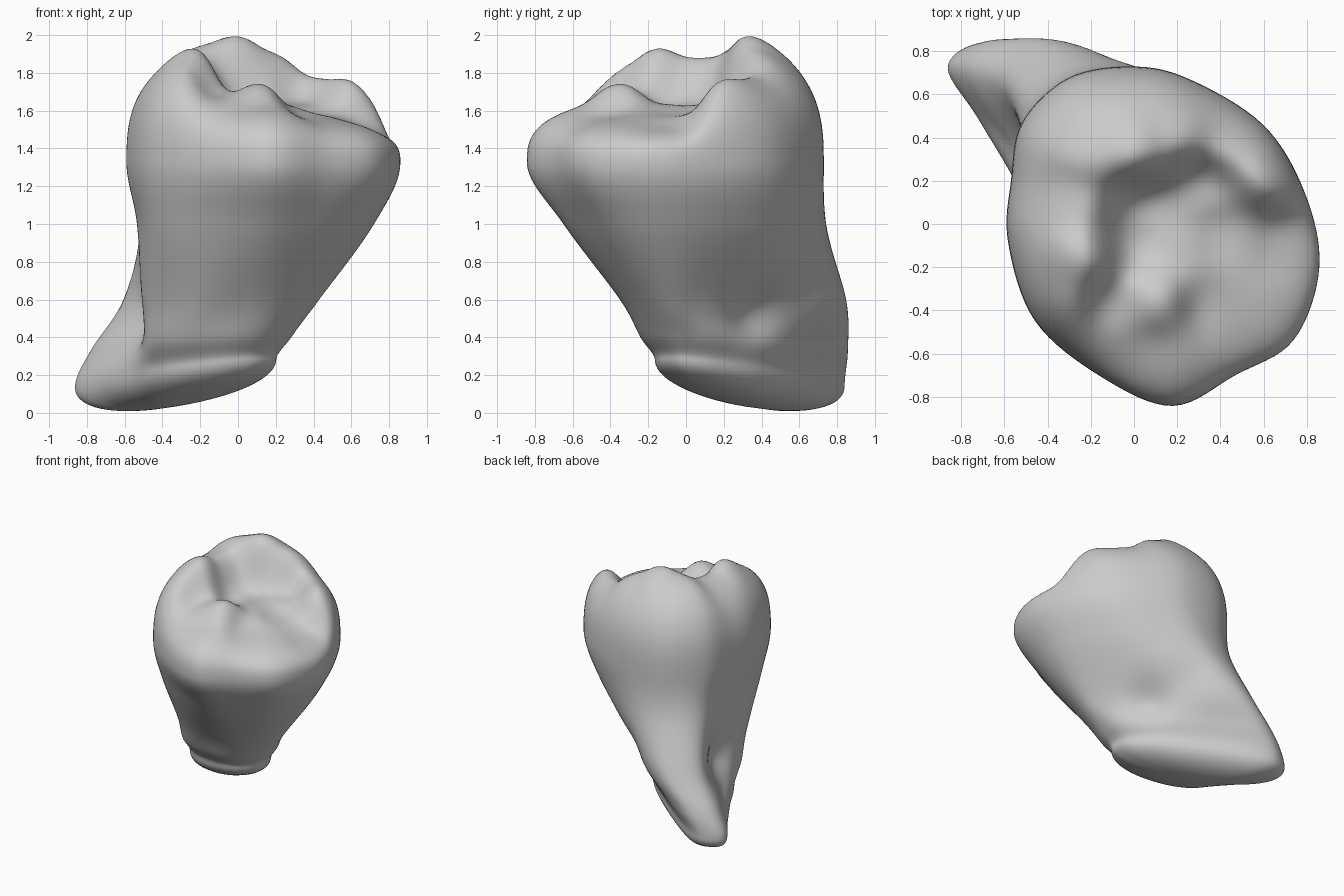
import bpy
import math
from mathutils import Vector

cube = bpy.data.objects.get("Cube")
if cube:
    bpy.data.objects.remove(cube, do_unlink=True)

SIDES = 112          # points around each ring
STEPS = 14           # rings between two sections
CAP_RINGS = 36       # rings on the chewing surface
UNDER_RINGS = 16     # rings on the underside
UNDER_DEPTH = .175
EQUATOR = 1.33       # widest height of the crown

# Horizontal outlines, counter-clockwise from the +x side
root_end = [(.2, 0), (.18, .16), (.03, .38), (-.26, .61), (-.58, .81), (-.75, .83), (-.865, .72),
            (-.73, .5), (-.58, .24), (-.47, .04), (-.31, -.09), (-.1, -.16), (.06, -.15), (.16, -.08)]
root_low = [(.28, -.02), (.26, .15), (.1, .4), (-.2, .65), (-.48, .835), (-.67, .84), (-.78, .7),
            (-.6, .38), (-.53, .13), (-.46, -.07), (-.29, -.19), (-.07, -.24), (.11, -.22), (.23, -.13)]
root_mid = [(.43, -.08), (.38, .1), (.22, .38), (0, .66), (-.25, .825), (-.45, .83), (-.61, .66),
            (-.49, .32), (-.52, .05), (-.43, -.18), (-.22, -.32), (.02, -.35), (.2, -.32), (.35, -.22)]
neck = [(.72, -.15), (.66, .14), (.47, .45), (.2, .65), (-.05, .74), (-.32, .7), (-.5, .53),
        (-.52, .22), (-.53, -.05), (-.43, -.38), (-.15, -.57), (.15, -.65), (.38, -.57), (.62, -.4)]
crown = [(.86, -.2), (.79, .15), (.6, .46), (.26, .67), (0, .73), (-.3, .68), (-.52, .47),
         (-.57, .2), (-.585, -.08), (-.46, -.45), (-.15, -.71), (.18, -.845), (.47, -.7), (.74, -.54)]

# Cusps, ridges and grooves of the chewing surface
relief = [(0, .34, 2.07), (.2, .42, 1.99), (-.22, .38, 2.01), (-.25, -.17, 2.03), (-.3, .08, 1.93),
          (-.33, -.32, 1.96), (.08, .08, 1.6), (.32, .17, 1.62), (.02, -.1, 1.59), (-.1, -.36, 1.68),
          (.12, -.36, 1.8), (.1, -.6, 1.66), (.22, -.12, 1.64), (.33, -.38, 1.57), (.4, -.06, 1.57),
          (.56, -.42, 1.58), (.7, -.1, 1.54), (.46, .38, 1.88), (.64, .27, 1.93)]


def spline(a, b, c, d, t):
    return .5 * (2 * b + (c - a) * t + (2 * a - 5 * b + 4 * c - d) * t * t
                 + (3 * b - a - 3 * c + d) * t ** 3)


def section(outline, height, tilt=0):
    """Smooth closed ring through the outline points."""
    pts = [Vector((x, y, height + tilt * (x - y + 1.3))) for x, y in outline]
    n = len(pts)
    ring = []
    for i in range(SIDES):
        k, t = divmod(i * n / SIDES, 1)
        k = int(k)
        ring.append(spline(*(pts[(k + j) % n] for j in (-1, 0, 1, 2)), t))
    return ring


def mirrored(ring, level):
    """Ring reflected in the heights of another, so the wall ends upright there."""
    return [Vector((p.x, p.y, 2 * q.z - p.z)) for p, q in zip(ring, level)]


def relief_height(x, y):
    """Smoothly weighted mean of the relief points."""
    total = weight = 0
    for px, py, pz in relief:
        w = 1 / ((x - px) ** 2 + (y - py) ** 2 + .028) ** 2.5
        total += w * pz
        weight += w
    return total / weight


def dome(k, power):
    return max(0, 1 - k ** power) ** (1 / power)


# Rings of the wall, upright at both ends
keys = [section(root_end, .155, .085), section(root_low, .34, .04), section(root_mid, .6),
        section(neck, 1.0), section(crown, EQUATOR)]
chain = [mirrored(keys[1], keys[0])] + keys + [mirrored(keys[-2], keys[-1])]
wall = []
for s in range(len(keys) - 1):
    for step in range(STEPS):
        wall.append([spline(*pts, step / STEPS) for pts in zip(*chain[s:s + 4])])
wall.append(keys[-1])

# Rounded underside of the roots
under_centre = Vector((-.41, .39, .2))
under = []
for i in range(1, UNDER_RINGS):
    k = math.cos(i / UNDER_RINGS * math.pi / 2)
    drop = Vector((0, 0, UNDER_DEPTH * dome(k, 2.1)))
    under.append([under_centre.lerp(p, k) - drop for p in keys[0]])
under_pole = under_centre - Vector((0, 0, UNDER_DEPTH))

# Chewing surface
cap_centre = Vector((.12, -.02, EQUATOR))
cap = []
for i in range(1, CAP_RINGS):
    k = math.cos(i / CAP_RINGS * math.pi / 2)
    ring = []
    for p in keys[-1]:
        q = cap_centre.lerp(p, k)
        q.z += (relief_height(q.x, q.y) - EQUATOR) * dome(k, 2.7)
        ring.append(q)
    cap.append(ring)
cap_pole = Vector((cap_centre.x, cap_centre.y, relief_height(cap_centre.x, cap_centre.y)))

# One closed skin
rings = under[::-1] + wall + cap
verts = [p for ring in rings for p in ring] + [under_pole, cap_pole]
faces = []
for r in range(len(rings) - 1):
    for i in range(SIDES):
        j = (i + 1) % SIDES
        a, b = r * SIDES, (r + 1) * SIDES
        faces.append((a + i, a + j, b + j, b + i))
last = (len(rings) - 1) * SIDES
for i in range(SIDES):
    j = (i + 1) % SIDES
    faces.append((j, i, len(verts) - 2))
    faces.append((last + i, last + j, len(verts) - 1))

# Shallow hollows between the roots: place, radius, push
hollows = [(Vector((.17, .39, .54)), .16, Vector((-.06, -.05, 0))),
           (Vector((-.02, .6, .66)), .16, Vector((-.025, -.03, 0))),
           (Vector((-.5, .3, .48)), .2, Vector((.07, -.02, 0)))]
for v in verts:
    for place, radius, push in hollows:
        v += push * math.exp(-((v - place).length / radius) ** 2)

mesh = bpy.data.meshes.new("tooth")
mesh.from_pydata(verts, [], faces)
tooth = bpy.data.objects.new("tooth", mesh)
bpy.context.collection.objects.link(tooth)
mesh.shade_smooth()

# Light smoothing of the ridges
relax = tooth.modifiers.new("relax", 'SMOOTH')
relax.factor = .5
relax.iterations = 4

enamel = bpy.data.materials.new("grey enamel")
enamel.use_nodes = True
colour = (.6, .6, .6, 1)
enamel.diffuse_color = colour
enamel.node_tree.nodes["Principled BSDF"].inputs["Base Color"].default_value = colour
mesh.materials.append(enamel)
